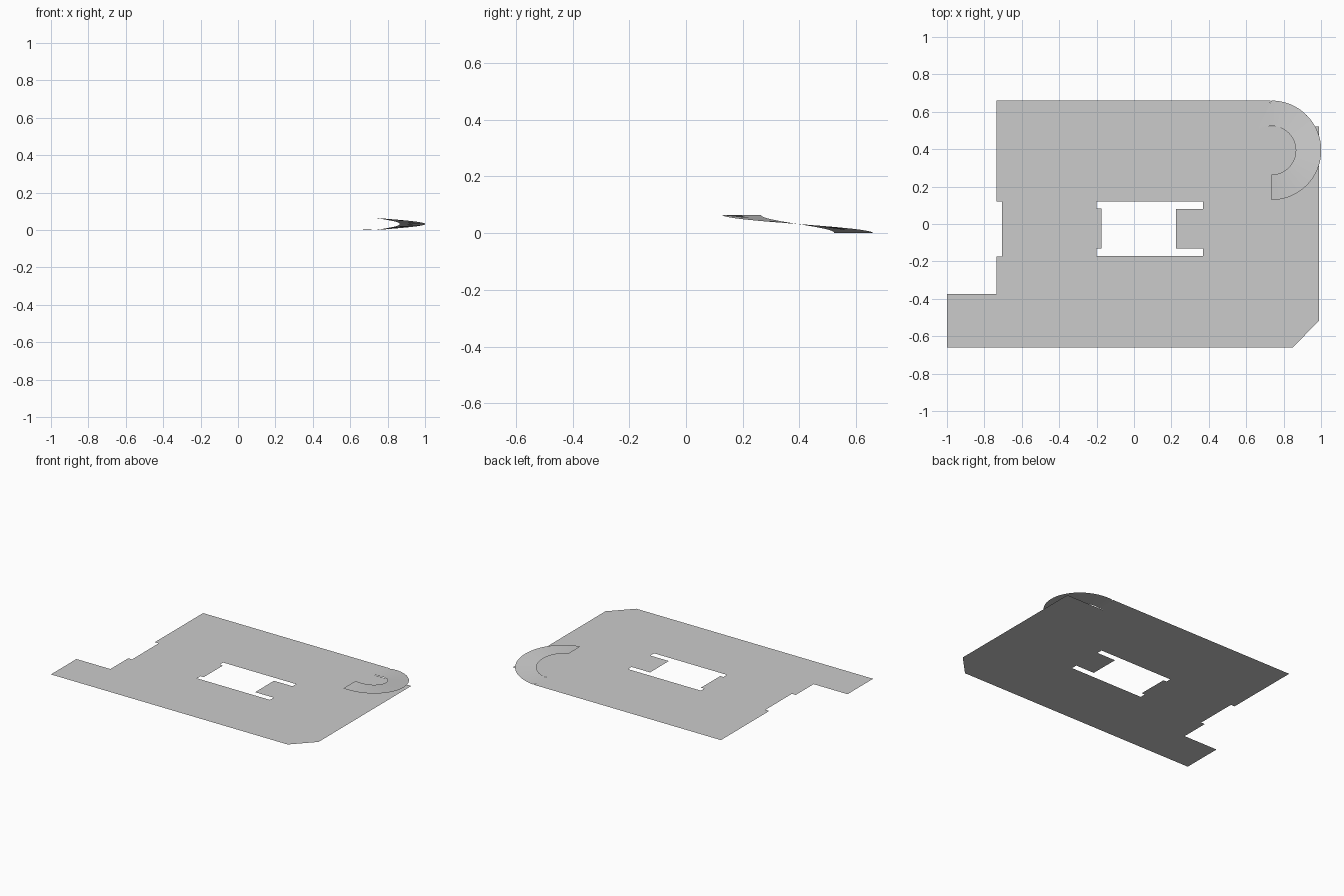
import bpy, bmesh
from math import sin, cos, pi, radians
from mathutils import Vector

if "Cube" in bpy.data.objects:
    bpy.data.objects.remove(bpy.data.objects["Cube"])


def add_object(name, bm):
    mesh = bpy.data.meshes.new(name)
    bm.to_mesh(mesh)
    bm.free()
    obj = bpy.data.objects.new(name, mesh)
    bpy.context.collection.objects.link(obj)
    return obj


# Flat deck: outer outline and stepped central opening
outline = [(-1, -0.66), (0.85, -0.66), (0.99, -0.515), (0.99, 0.52),
           (0.70, 0.52), (0.73, 0.66), (-0.735, 0.66), (-0.735, 0.12),
           (-0.705, 0.12), (-0.705, -0.175), (-0.735, -0.175),
           (-0.735, -0.375), (-1, -0.375)]
opening = [(-0.2, 0.12), (0.37, 0.12), (0.37, 0.08), (0.225, 0.08),
           (0.225, -0.13), (0.37, -0.13), (0.37, -0.172), (-0.2, -0.172),
           (-0.2, -0.132), (-0.175, -0.132), (-0.175, 0.083), (-0.2, 0.083)]
bm = bmesh.new()
for loop in (outline, opening):
    verts = [bm.verts.new((x, y, 0)) for x, y in loop]
    for a, b in zip(verts, verts[1:] + verts[:1]):
        bm.edges.new((a, b))
bmesh.ops.triangle_fill(bm, edges=bm.edges[:], use_beauty=True,
                        normal=Vector((0, 0, 1)))
bm.normal_update()
for f in bm.faces:
    if f.normal.z < 0:
        f.normal_flip()
add_object("floor_deck", bm)

# Curved ramp: half-turn rising clockwise from the rear edge
CX, CY, R_IN, R_OUT, RISE, STEPS = 0.735, 0.394, 0.13, 0.266, 0.065, 40
bm = bmesh.new()
rows = []
for i in range(STEPS + 1):
    t = i / STEPS
    a = pi / 2 - pi * t
    rows.append([bm.verts.new((CX + r * cos(a), CY + r * sin(a), RISE * t))
                 for r in (R_IN, R_OUT)])
for (a, b), (c, d) in zip(rows, rows[1:]):
    bm.faces.new((a, c, d, b))

# Thin lead-in flap where the inner curve meets the deck
flap = [rows[0][0], rows[0][1]]
for deg in (125, 113, 101):
    a = radians(deg)
    flap.append(bm.verts.new((CX + R_IN * cos(a), CY + R_IN * sin(a), 0.002)))
bm.faces.new(flap)
bm.normal_update()
for f in bm.faces:
    if f.normal.z < 0:
        f.normal_flip()
    f.smooth = True
ramp = add_object("curved_ramp", bm)
